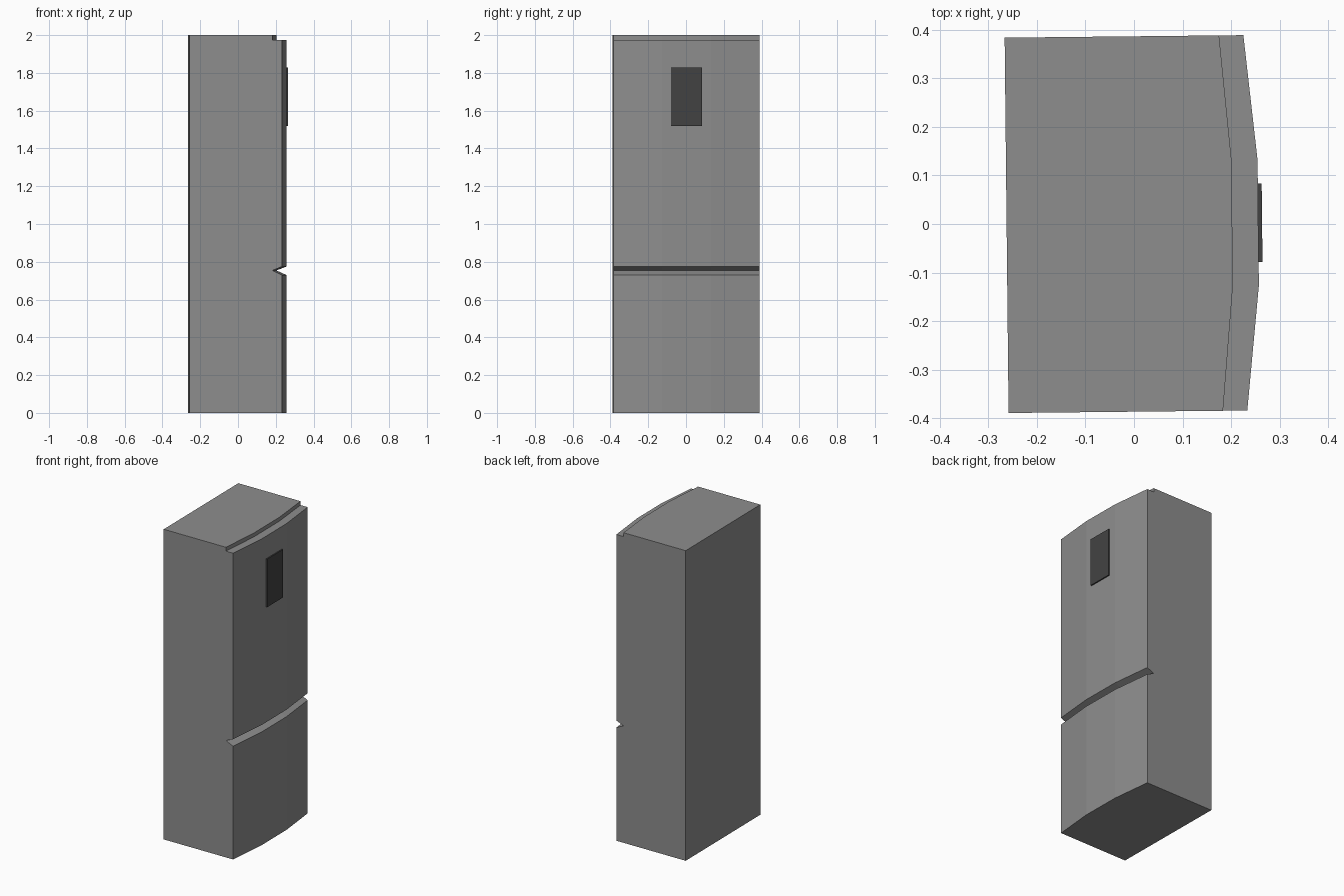
import bpy, bmesh, math
from mathutils import Matrix

if "Cube" in bpy.data.objects:
    bpy.data.objects.remove(bpy.data.objects["Cube"])


def material(name, rgb):
    m = bpy.data.materials.new(name)
    m.diffuse_color = (*rgb, 1.0)
    m.use_nodes = True
    m.node_tree.nodes["Principled BSDF"].inputs["Base Color"].default_value = m.diffuse_color
    return m


def make_object(name, bm, mat):
    bmesh.ops.recalc_face_normals(bm, faces=bm.faces)
    # the whole model is turned very slightly about the vertical axis
    bm.transform(Matrix.Rotation(math.radians(0.6), 4, 'Z'))
    me = bpy.data.meshes.new(name)
    bm.to_mesh(me)
    bm.free()
    me.materials.append(mat)
    ob = bpy.data.objects.new(name, me)
    bpy.context.collection.objects.link(ob)
    return ob


grey = material("steel_grey", (0.27, 0.27, 0.27))
dark = material("panel_dark", (0.055, 0.055, 0.055))

BACK = -0.262


def side_profile(outer, inner):
    # back edge, lower door, V-shaped grip groove, upper door, top ledge
    return [(BACK, 0), (outer, 0), (outer, 0.73), (inner, 0.754),
            (outer, 0.775), (outer, 1.975), (inner, 1.975),
            (inner, 2.0), (BACK, 2.0)]


# fridge body: side profile lofted across the width with a bowed front
bm = bmesh.new()
sections = [(-0.386, 0.229, 0.179), (-0.129, 0.2555, 0.202),
            (0.129, 0.2555, 0.202), (0.386, 0.229, 0.179)]
rings = [[bm.verts.new((x, y, z)) for x, z in side_profile(o, i)]
         for y, o, i in sections]
for a, b in zip(rings, rings[1:]):
    for k in range(len(a)):
        n = (k + 1) % len(a)
        bm.faces.new((a[k], a[n], b[n], b[k]))
bm.faces.new(rings[0])
bm.faces.new(rings[-1])
make_object("fridge_body", bm, grey)

# display panel on the upper door
bm = bmesh.new()
bmesh.ops.create_cube(bm, size=1.0)
bm.transform(Matrix.Translation((0.2592, 0.0, 1.674))
             @ Matrix.Diagonal((0.0085, 0.162, 0.31, 1.0)))
make_object("display_panel", bm, dark)
